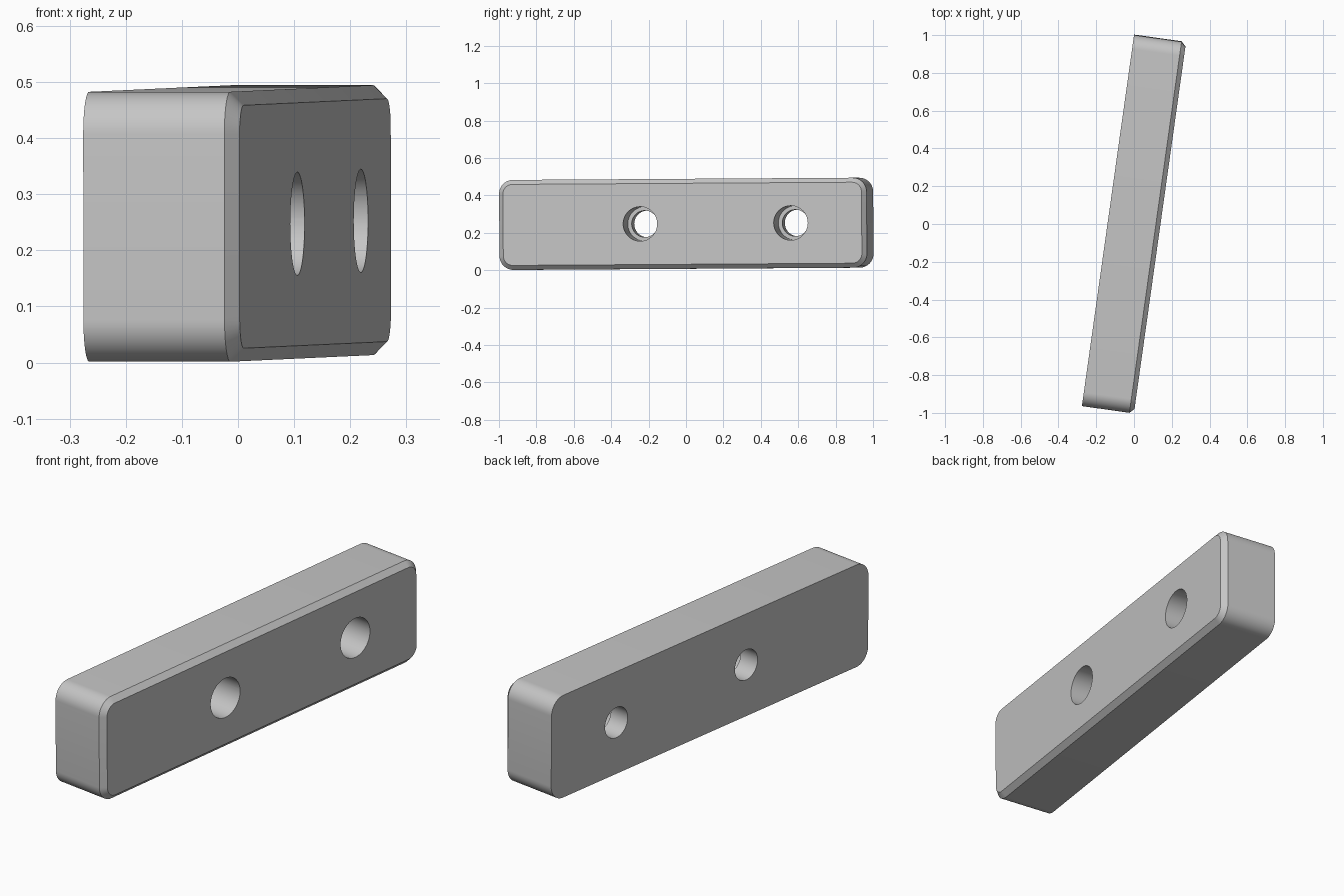
import bpy, bmesh, math
from mathutils import Matrix, Vector

if "Cube" in bpy.data.objects:
    bpy.data.objects.remove(bpy.data.objects["Cube"], do_unlink=True)

LENGTH, THICK, HEIGHT = 1.984, 0.278, 0.481
RADIUS, CHAMFER = 0.075, 0.024
BORE_R, THROUGH_R, BORE_DEPTH = 0.092, 0.071, 0.18
HOLES = (-0.228, 0.585)          # positions along the length

grey = bpy.data.materials.new("plain grey")
grey.use_nodes = True
colour = (0.56, 0.56, 0.56, 1)
grey.diffuse_color = colour
grey.node_tree.nodes["Principled BSDF"].inputs["Base Color"].default_value = colour


def make_object(name, bm):
    bmesh.ops.recalc_face_normals(bm, faces=bm.faces)
    mesh = bpy.data.meshes.new(name)
    bm.to_mesh(mesh)
    bm.free()
    mesh.materials.append(grey)
    obj = bpy.data.objects.new(name, mesh)
    bpy.context.collection.objects.link(obj)
    return obj


def rounded_loop(bm, x, inset, steps=12):
    """Rounded rectangle in the y-z plane, shrunk by inset."""
    verts = []
    cy, cz = LENGTH / 2 - RADIUS, HEIGHT / 2 - RADIUS
    for q, (sy, sz) in enumerate(((1, 1), (-1, 1), (-1, -1), (1, -1))):
        for i in range(steps + 1):
            a = math.pi / 2 * (q + i / steps)
            r = RADIUS - inset
            verts.append(bm.verts.new((x, sy * cy + r * math.cos(a), sz * cz + r * math.sin(a))))
    return verts


# Bar: back outline, straight wall, chamfer to the front face
bm = bmesh.new()
loops = [rounded_loop(bm, -THICK / 2, 0),
         rounded_loop(bm, THICK / 2 - CHAMFER, 0),
         rounded_loop(bm, THICK / 2, CHAMFER)]
for a, b in zip(loops, loops[1:]):
    for i in range(len(a)):
        j = (i + 1) % len(a)
        bm.faces.new((a[i], a[j], b[j], b[i]))
bm.faces.new(loops[0])
bm.faces.new(loops[-1])
bar = make_object("drilled_bar", bm)


def drill(radius, x_start, x_end):
    """Cut a round hole along the thickness at each hole position."""
    bm = bmesh.new()
    for y in HOLES:
        place = Matrix.Translation(((x_start + x_end) / 2, y, 0.001)) @ Matrix.Rotation(math.pi / 2, 4, "Y")
        bmesh.ops.create_cone(bm, cap_ends=True, segments=64, radius1=radius, radius2=radius,
                              depth=x_end - x_start, matrix=place)
    cutter = make_object("hole_cutter", bm)
    cutter.hide_render = True
    mod = bar.modifiers.new("holes", "BOOLEAN")
    mod.operation = "DIFFERENCE"
    mod.solver = "EXACT"
    mod.object = cutter
    bpy.ops.object.modifier_apply(modifier=mod.name)
    bpy.data.objects.remove(cutter, do_unlink=True)


# Stepped holes: wide bore from the chamfered side, narrow one right through
bpy.ops.object.select_all(action="DESELECT")
bar.select_set(True)
bpy.context.view_layer.objects.active = bar
drill(THROUGH_R, -THICK, THICK)
drill(BORE_R, THICK / 2 - BORE_DEPTH, THICK)

# Slight turn and tilt of the whole bar
bar.data.transform(Matrix.Translation(Vector((0, 0, 0.248)))
                   @ Matrix.Rotation(math.radians(-8), 4, "Z")
                   @ Matrix.Rotation(math.radians(0.37), 4, "X"))
bpy.ops.object.shade_smooth_by_angle(angle=math.radians(30))
